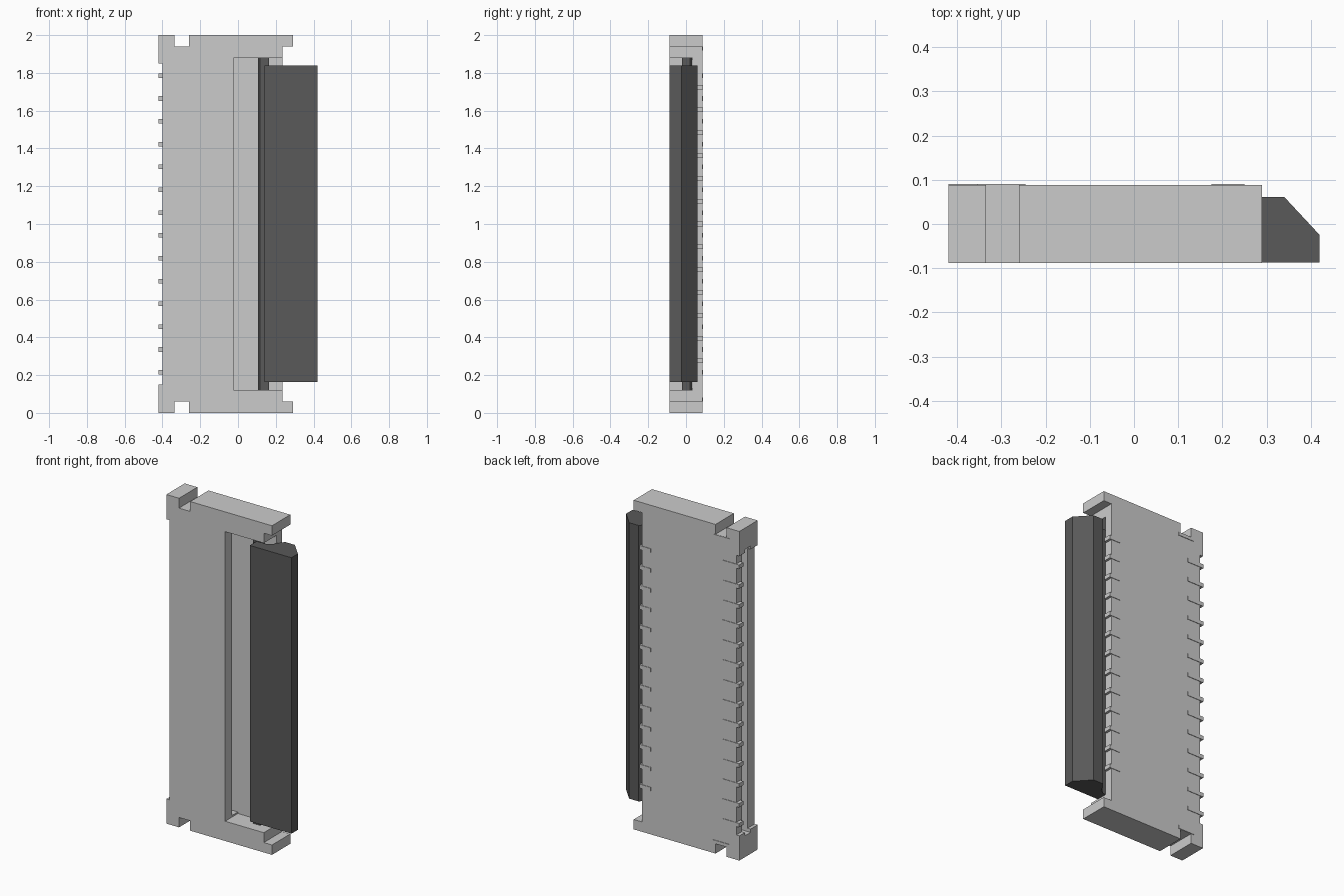
import bpy, bmesh

if "Cube" in bpy.data.objects:
    bpy.data.objects.remove(bpy.data.objects["Cube"])


def add_object(name, bm):
    bmesh.ops.recalc_face_normals(bm, faces=bm.faces)
    mesh = bpy.data.meshes.new(name)
    bm.to_mesh(mesh)
    bm.free()
    ob = bpy.data.objects.new(name, mesh)
    bpy.context.collection.objects.link(ob)
    return ob


def extrude(name, points, axis, lo, hi):
    """Extrude a 2D outline along y (points are x,z) or z (points are x,y)."""
    bm = bmesh.new()
    place = (lambda a, b: (a, lo, b)) if axis == 'y' else (lambda a, b: (a, b, lo))
    face = bm.faces.new([bm.verts.new(place(a, b)) for a, b in points])
    new = bmesh.ops.extrude_face_region(bm, geom=[face])['geom']
    shift = (0, hi - lo, 0) if axis == 'y' else (0, 0, hi - lo)
    bmesh.ops.translate(bm, vec=shift,
                        verts=[v for v in new if isinstance(v, bmesh.types.BMVert)])
    return add_object(name, bm)


def add_box(bm, x, y, z):
    verts = bmesh.ops.create_cube(bm, size=1)['verts']
    for v in verts:
        v.co = [r[0] if c < 0 else r[1] for c, r in zip(v.co, (x, y, z))]


def boxes(name, ranges):
    bm = bmesh.new()
    for r in ranges:
        add_box(bm, *r)
    return add_object(name, bm)


def cut(target, cutter):
    mod = target.modifiers.new(cutter.name, 'BOOLEAN')
    mod.operation = 'DIFFERENCE'
    mod.solver = 'EXACT'
    mod.object = cutter
    cutter.hide_render = True
    cutter.hide_set(True)


# Housing: half outline mirrored about z = 1
half = [(-0.40, 0.15), (-0.42, 0.15), (-0.42, 0), (-0.335, 0), (-0.335, 0.06),
        (-0.26, 0.06), (-0.26, 0), (0.29, 0), (0.29, 0.06), (0.235, 0.06)]
outline = half + [(x, 2 - z) for x, z in reversed(half)]
housing = extrude("housing", outline, 'y', -0.088, 0.088)

# Lever pocket at the front and cable slot from the left edge
cut(housing, boxes("pocket_cutter", [((-0.025, 0.5), (-0.2, 0.035), (0.12, 1.88))]))
cut(housing, boxes("slot_cutter", [((-0.6, 0.02), (-0.02, 0.034), (0.13, 1.87))]))

# Contact feet along both edges of the back
step = 0.1208
boxes("cable_side_contacts",
      [((-0.42, -0.31), (0.05, 0.091), (z - 0.012, z + 0.012))
       for z in (1 + (i - 6.5) * step for i in range(14))])
boxes("lever_side_contacts",
      [((0.175, 0.25), (0.045, 0.091), (z - 0.012, z + 0.012))
       for z in (1 + (i - 6) * step for i in range(13))])

# Solder tabs beside the corner notches
boxes("solder_tabs", [((-0.355, -0.245), (0.05, 0.091), (z - 0.01, z + 0.01))
                      for z in (0.071, 1.929)])

# Dark flip lever with its hinge bar
dark = bpy.data.materials.new("dark_plastic")
dark.diffuse_color = (0.1, 0.1, 0.1, 1)
dark.use_nodes = True
dark.node_tree.nodes["Principled BSDF"].inputs["Base Color"].default_value = dark.diffuse_color
lever = extrude("lever", [(0.14, -0.087), (0.42, -0.087), (0.42, -0.025), (0.34, 0.061),
                          (0.275, 0.061), (0.25, 0.03), (0.235, 0.0), (0.205, -0.02),
                          (0.14, -0.02)], 'z', 0.163, 1.84)
hinge = extrude("hinge_bar", [(0.105, -0.008), (0.117, -0.022), (0.165, -0.022),
                              (0.165, 0.02), (0.155, 0.032), (0.117, 0.032),
                              (0.105, 0.02)], 'z', 0.12, 1.88)
for ob in (lever, hinge):
    ob.data.materials.append(dark)
